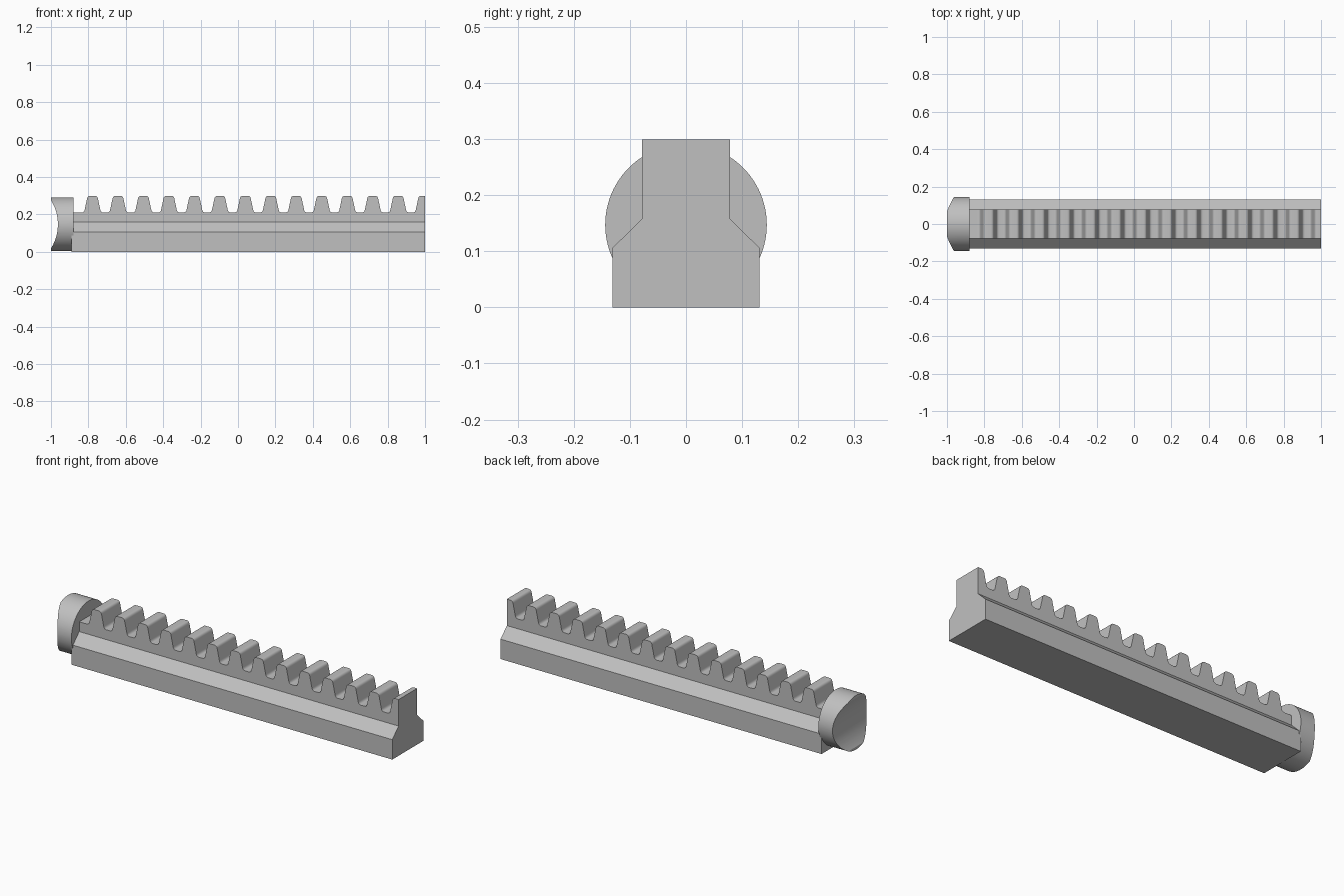
import bpy, bmesh, math
from mathutils import Vector, Matrix

cube = bpy.data.objects.get("Cube")
if cube:
    bpy.data.objects.remove(cube, do_unlink=True)

steel = bpy.data.materials.new("steel_grey")
steel.use_nodes = True
GREY = (0.53, 0.53, 0.53, 1)
steel.diffuse_color = GREY
steel.node_tree.nodes["Principled BSDF"].inputs["Base Color"].default_value = GREY


def finish(name, bm):
    bmesh.ops.recalc_face_normals(bm, faces=bm.faces)
    mesh = bpy.data.meshes.new(name)
    bm.to_mesh(mesh)
    bm.free()
    mesh.materials.append(steel)
    obj = bpy.data.objects.new(name, mesh)
    bpy.context.collection.objects.link(obj)
    return obj


def prism(name, points, sweep):
    """Extrude a closed loop of points along a vector."""
    bm = bmesh.new()
    face = bm.faces.new([bm.verts.new(p) for p in points])
    res = bmesh.ops.extrude_face_region(bm, geom=[face])
    moved = [g for g in res["geom"] if isinstance(g, bmesh.types.BMVert)]
    bmesh.ops.translate(bm, verts=moved, vec=sweep)
    return finish(name, bm)


def cylinder(name, radius, depth, centre, axis, segments):
    bm = bmesh.new()
    turn = Matrix.Rotation(math.pi / 2, 4, axis)
    bmesh.ops.create_cone(bm, cap_ends=True, segments=segments, radius1=radius,
                          radius2=radius, depth=depth,
                          matrix=Matrix.Translation(centre) @ turn)
    return finish(name, bm)


def rounded(a, corner, b, size, steps=6):
    """Points of a smooth bend replacing a corner."""
    a, corner, b = Vector(a), Vector(corner), Vector(b)
    p = corner + (a - corner).normalized() * size
    q = corner + (b - corner).normalized() * size
    ts = [i / steps for i in range(steps + 1)]
    return [p * (1 - t) ** 2 + corner * 2 * t * (1 - t) + q * t * t for t in ts]


def carve(obj, cutter, operation):
    """Apply a boolean, drop the cutter and shade by angle."""
    mod = obj.modifiers.new("carve", "BOOLEAN")
    mod.operation = operation
    mod.solver = "EXACT"
    mod.object = cutter
    bpy.ops.object.select_all(action="DESELECT")
    bpy.context.view_layer.objects.active = obj
    obj.select_set(True)
    bpy.ops.object.modifier_apply(modifier=mod.name)
    bpy.data.objects.remove(cutter, do_unlink=True)
    bpy.ops.object.shade_smooth_by_angle(angle=math.radians(30))


# Tooth silhouette, repeated along the bar
ROOT, TIP, PITCH, FIRST = 0.21, 0.299, 0.1362, -0.778
half = (rounded((-PITCH / 2, ROOT), (-0.045, ROOT), (-0.026, TIP), 0.014)
        + rounded((-0.045, ROOT), (-0.026, TIP), (0, TIP), 0.014))
tooth = [(p.x, p.y) for p in half] + [(-p.x, p.y) for p in reversed(half)]
outline = [(-1.1, -0.1, -0.1), (-1.1, -0.1, ROOT)]
for i in range(14):
    outline += [(FIRST + i * PITCH + x, -0.1, z) for x, z in tooth]
outline += [(1.1, -0.1, ROOT), (1.1, -0.1, -0.1)]
outline = [(x, -0.3, z) for x, y, z in outline]
tooth_cutter = prism("tooth_cutter", outline, (0, 0.6, 0))

# Bar with a wide foot, sloped shoulders and a narrow toothed top
side = [(0.131, 0), (0.131, 0.106), (0.078, 0.158), (0.078, 0.35)]
section = side + [(-y, z) for y, z in reversed(side)]
rack = prism("toothed_rack", [(-0.89, y, z) for y, z in section], (1.89, 0, 0))
carve(rack, tooth_cutter, "INTERSECT")

# Round end cap with a concave saddle in its outer face
cap = cylinder("end_cap", 0.144, 0.12, (-0.94, 0, 0.147), "Y", 96)
saddle = cylinder("saddle_cutter", 0.244, 0.6, (-1.207, 0, 0.147), "X", 128)
carve(cap, saddle, "DIFFERENCE")
